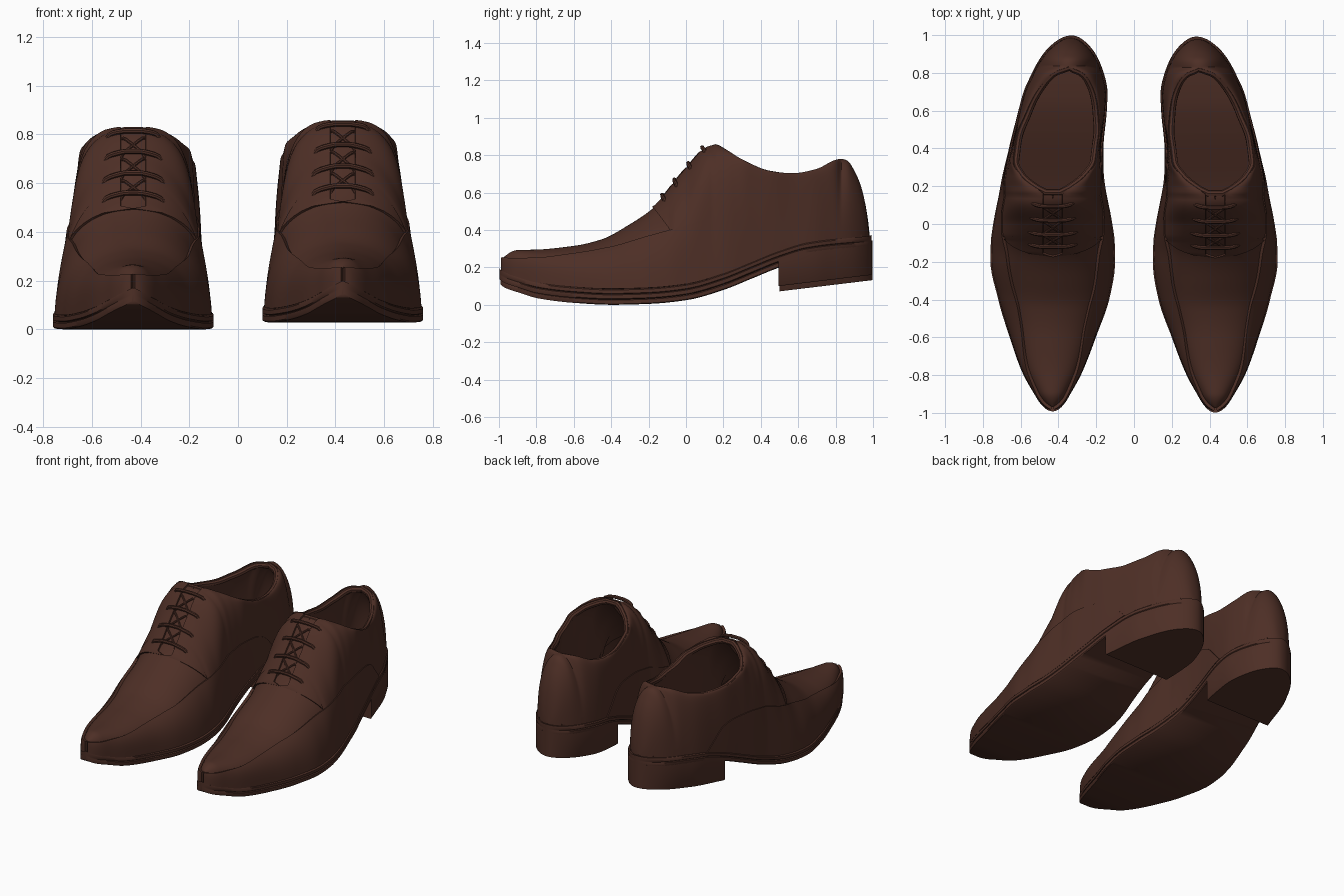
import bpy, bmesh, math

if "Cube" in bpy.data.objects:
    bpy.data.objects.remove(bpy.data.objects["Cube"])

leather = bpy.data.materials.new("dark_brown_leather")
leather.diffuse_color = (0.075, 0.028, 0.019, 1)
leather.use_nodes = True
leather.node_tree.nodes["Principled BSDF"].inputs["Base Color"].default_value = leather.diffuse_color


def ang(y):
    return math.acos(max(-1, min(1, -y)))


def table(*flat):
    """Smooth curve through (y, value) pairs, spaced so that toe and heel ends come out round."""
    xs, vs = [ang(y) for y in flat[::2]], flat[1::2]
    d = [(vs[i + 1] - vs[i]) / (xs[i + 1] - xs[i]) for i in range(len(xs) - 1)]
    m = [d[0]] + [2 * p * q / (p + q) if p * q > 0 else 0 for p, q in zip(d, d[1:])] + [d[-1]]

    def f(y):
        a = min(max(ang(y), xs[0]), xs[-1])
        i = max(k for k in range(len(d)) if xs[k] <= a)
        h = xs[i + 1] - xs[i]
        t = (a - xs[i]) / h
        return ((2*t**3 - 3*t*t + 1) * vs[i] + (t**3 - 2*t*t + t) * h * m[i]
                + (3*t*t - 2*t**3) * vs[i + 1] + (t**3 - t*t) * h * m[i + 1])
    return f


# shoe measurements along its length
centre = table(-1, .43, -.8, .433, -.6, .43, -.4, .425, -.2, .43, 0, .43, .2, .43,
               .4, .412, .6, .378, .8, .35, 1, .33)
width = table(-1, 0, -.95, .07, -.9, .10, -.8, .155, -.6, .23, -.4, .295, -.2, .33, -.1, .328,
              0, .315, .2, .277, .4, .25, .6, .234, .7, .222, .8, .19, .9, .14, .97, .075, 1, 0)
sole_top = table(-1, .20, -.9, .15, -.8, .12, -.6, .095, -.4, .085, -.2, .09, 0, .11,
                 .2, .165, .35, .225, .5, .285, .65, .33, .8, .35, 1, .375)
height = table(-1, .205, -.97, .26, -.9, .293, -.8, .295, -.6, .315, -.45, .35, -.3, .43,
               -.17, .52, 0, .72, .13, .845, .16, .85, .2, .83, .3, .77, .45, .71, .58, .695,
               .7, .715, .83, .77, .86, .765, .9, .71, .94, .61, .965, .48, .976, .37)
seam = table(-1, .262, -.9, .245, -.8, .245, -.6, .265, -.4, .30, -.2, .36, 0, .42, .15, .47,
             .3, .49, .42, .485, .5, .46, .57, .39, .63, .325)
power = table(-1, 3, -.8, 4, -.5, 3, -.15, 2.5, 0, 3.5, .14, 8, .2, 5, .33, 2, .8, 2, .9, 3, 1, 3)
lean = table(-1, 0, -.5, .05, -.15, .1, .14, .2, .33, .1, 1, .1)
collar = table(.15, 0, .17, .06, .2, .11, .25, .17, .33, .215, .45, .215, .58, .19,
               .66, .168, .74, .13, .8, .08, .83, 0)


def opening(y):
    return max(0, collar(y)) if .15 < y < .83 else 0


def half(y, u):
    """Half width of the upper at relative height u."""
    c, w = opening(y), width(y / .976) * .93
    return c + (w - c) * (1 - lean(y) * u) * math.sqrt(max(0, 1 - u ** power(y)))


def u_at(y, dx):
    """Relative height where the upper is dx wide."""
    lo, hi = 0, 1
    for _ in range(30):
        mid = (lo + hi) / 2
        lo, hi = (mid, hi) if half(y, mid) > dx else (lo, mid)
    return lo


def z_of(y, u):
    return sole_top(y) + (height(y) - sole_top(y)) * u


def stations(y0, y1, n):
    a, b = ang(y0), ang(y1)
    return [-math.cos(a + (b - a) * i / n) for i in range(n + 1)]


def place(p, sgn):
    return (p[0] * sgn, p[1] * .995 - sgn * .003, p[2] - (.028 if sgn < 0 else 0))


def add(name, verts, faces, sgn, thick=0, offset=0.0):
    me = bpy.data.meshes.new(name)
    me.from_pydata([place(v, sgn) for v in verts], [], [f[::sgn] for f in faces])
    bm = bmesh.new()
    bm.from_mesh(me)
    bmesh.ops.remove_doubles(bm, verts=bm.verts, dist=1e-4)
    if not thick:
        bmesh.ops.recalc_face_normals(bm, faces=bm.faces)
    bm.to_mesh(me)
    bm.free()
    ob = bpy.data.objects.new(name, me)
    bpy.context.collection.objects.link(ob)
    me.materials.append(leather)
    if thick:
        s = ob.modifiers.new("thickness", 'SOLIDIFY')
        s.thickness, s.offset = thick, offset


def loft(name, ys, ring, sgn):
    """Solid from rings of (x, z) points, one ring per station."""
    rings = [ring(y) for y in ys]
    k = len(rings[0])
    verts = [(x, y, z) for y, r in zip(ys, rings) for x, z in r]
    faces = [(i*k + j, i*k + (j+1) % k, (i+1)*k + (j+1) % k, (i+1)*k + j)
             for i in range(len(ys) - 1) for j in range(k)]
    faces += [tuple(range(k))[::-1], tuple(range(len(verts) - k, len(verts)))]
    add(name, verts, faces, sgn)


def mirrored_ring(y, pts):
    c = centre(y)
    return [(c - w, z) for w, z in pts] + [(c + w, z) for w, z in reversed(pts)]


def patch(name, ys, zlo, zhi, sgn, thick, offset, gap=0, n=20):
    """Leather panel lying on the upper between two heights, on both sides of the shoe."""
    verts, faces = [], []
    for side in (1, -1):
        base = len(verts)
        for y in ys:
            t, h = sole_top(y), max(height(y) - sole_top(y), 1e-4)
            lo = min(1, max(0, (zlo(y) - t) / h))
            hi = min(1, max(lo, (zhi(y) - t) / h))
            if gap and y < .3:
                hi = max(lo, min(hi, u_at(y, gap) if half(y, 1) < gap else 1))
            s0, s1 = 1 - math.sqrt(1 - lo), 1 - math.sqrt(1 - hi)
            for j in range(n + 1):
                u = 1 - (1 - s0 - (s1 - s0) * j / n) ** 2
                verts.append((centre(y) + side * half(y, u), y, z_of(y, u)))
        for i in range(len(ys) - 1):
            for j in range(n):
                a = base + i * (n + 1) + j
                faces.append((a, a + n + 1, a + n + 2, a + 1)[::side])
    add(name, verts, faces, sgn, thick, offset)


def tube(name, pts, r, sgn, cyclic=False):
    cu = bpy.data.curves.new(name, 'CURVE')
    cu.dimensions, cu.bevel_depth, cu.bevel_resolution = '3D', r, 2
    cu.use_fill_caps = True
    sp = cu.splines.new('POLY')
    sp.points.add(len(pts) - 1)
    for q, p in zip(sp.points, pts):
        q.co = (*place(p, sgn), 1)
    sp.use_cyclic_u = cyclic
    cu.materials.append(leather)
    bpy.context.collection.objects.link(bpy.data.objects.new(name, cu))


def lace(name, y0, y1, hw, lift, r, sgn):
    pts = []
    for i in range(15):
        s = i / 7 - 1
        y = y0 + (y1 - y0) * i / 14 + (.02 * abs(s) ** 4 if lift > .015 else 0)
        z = z_of(y, u_at(y, max(abs(s) * hw, .03))) + lift - .03 * abs(s) ** 10
        pts.append((centre(y) + s * hw, y, z))
    tube(name, pts, r, sgn)


def sole_ring(y):
    w, t = width(y), sole_top(y)
    return mirrored_ring(y, [(w * .98, t - .057), (w, t - .052), (w, t - .032), (w * .965, t - .028),
                             (w, t - .024), (w, t - .006), (w * .97, t)])


def heel_ring(y):
    w, b = width(y), .1 + (y - .5) * .12
    return mirrored_ring(y, [(w * .98, b), (w, b + .006), (w, sole_top(y) - .05)])


def insole_ring(y):
    w, t = width(y) * .86, sole_top(y)
    return mirrored_ring(y, [(w, t - .01), (w, t + .012)])


def quarter_bottom(y):
    return sole_top(y) if y > -.07 else .52 - (y + .17) * 1.35


for sgn, foot in ((1, "right"), (-1, "left")):
    # sole, heel block and insole
    loft(foot + "_sole", stations(-.9998, .9998, 80), sole_ring, sgn)
    loft(foot + "_heel", stations(.5, .9998, 30), heel_ring, sgn)
    loft(foot + "_insole", stations(-.6, .95, 40), insole_ring, sgn)
    # leather panels of the upper
    patch(foot + "_vamp_and_tongue", stations(-.9758, .17, 80), sole_top, height, sgn, .015, -1)
    patch(foot + "_quarters", stations(-.17, .9758, 100), quarter_bottom, height, sgn, .04, -.5, gap=.05)
    patch(foot + "_lower_band", stations(-.9758, .63, 110), sole_top,
          lambda y: min(height(y), seam(y)), sgn, .016, 1, n=12)
    # rolled collar edge
    ys = stations(.165, .829, 40)
    edge = [(centre(y) + opening(y) - .01, y, height(y) - .01) for y in ys]
    edge += [(centre(y) - opening(y) + .01, y, height(y) - .01) for y in reversed(ys[:-1])]
    tube(foot + "_collar_trim", edge, .018, sgn, True)
    # laces, with crossings in the gap
    rows = ((-.125, .13), (-.06, .13), (.015, .12), (.09, .11))
    for i, (y, hw) in enumerate(rows):
        lace(f"{foot}_lace_{i + 1}", y, y, hw, .024, .011, sgn)
        if i < 3:
            for k, s in enumerate((1, -1)):
                lace(f"{foot}_lace_cross_{i + 1}_{k + 1}", y, rows[i + 1][0], s * .055, .006, .007, sgn)

# turn everything into meshes and smooth it, keeping edges sharp
bpy.ops.object.select_all(action='SELECT')
bpy.context.view_layer.objects.active = bpy.context.selected_objects[0]
bpy.ops.object.convert(target='MESH')
bpy.ops.object.select_all(action='SELECT')
bpy.ops.object.shade_smooth_by_angle(angle=math.radians(40))
